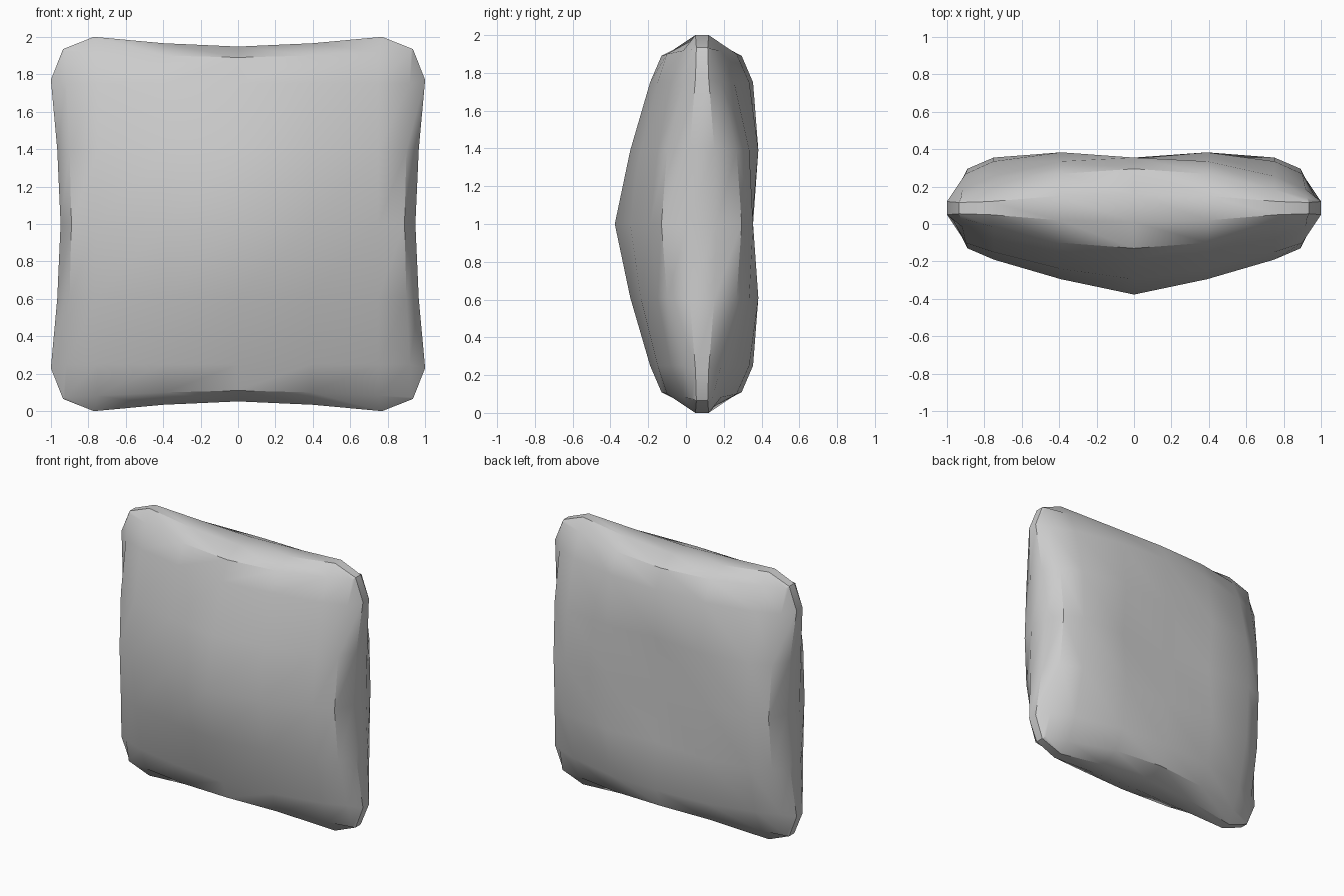
import bpy, bmesh, math

if "Cube" in bpy.data.objects:
    bpy.data.objects.remove(bpy.data.objects["Cube"])

N = 3                       # grid steps from the centre to an edge
MID_Y = 0.085               # plane of the rim
STEP = [0, 0.39, 0.75]      # inner grid spacing
EDGE = [0.89, 0.90, 0.918, 0.925]    # pinched sewn edge, middle to corner
# puffiness away from the rim plane, indexed [steps from centre][steps from centre]
FRONT = [[.462, .38, .275, .215], [.38, .325, .235, .185],
         [.275, .235, .165, .10], [.215, .185, .10, .055]]
BACK = [[.24, .265, .27, .21], [.265, .298, .25, .183],
        [.27, .25, .17, .10], [.21, .183, .10, .055]]
# border band: outward reach, position along the side, half width
RIM_OUT = [0.948, 0.966, 1.0, 0.935]
RIM_ALONG = [0, 0.40, 0.77, 0.935]
RIM_HALF = [0.075, 0.065, 0.035, 0.03]


def sgn(v, i):
    return math.copysign(v, i)


def panel_point(i, j, table, side):
    a, b = abs(i), abs(j)
    x = EDGE[b] if a == N else STEP[a]
    z = EDGE[a] if b == N else STEP[b]
    return sgn(x, i), MID_Y + side * table[a][b], 1 + sgn(z, j)


def rim_point(i, j, side):
    a, b = abs(i), abs(j)
    if a == N:
        x, z, h = RIM_OUT[b], RIM_ALONG[b], RIM_HALF[b]
    else:
        x, z, h = RIM_ALONG[a], RIM_OUT[a], RIM_HALF[a]
    return sgn(x, i), MID_Y + side * h, 1 + sgn(z, j)


bm = bmesh.new()
R = range(-N, N + 1)
loop = ([(i, -N) for i in range(-N, N)] + [(N, j) for j in range(-N, N)] +
        [(i, N) for i in range(N, -N, -1)] + [(-N, j) for j in range(N, -N, -1)])

# front and back panels
rings = []
for table, side in ((FRONT, -1), (BACK, 1)):
    g = {(i, j): bm.verts.new(panel_point(i, j, table, side)) for i in R for j in R}
    for i in range(-N, N):
        for j in range(-N, N):
            bm.faces.new((g[i, j], g[i + 1, j], g[i + 1, j + 1], g[i, j + 1]))
    rings.append([g[k] for k in loop])

# border band between the panels
rims = [[bm.verts.new(rim_point(i, j, s)) for i, j in loop] for s in (-1, 1)]
bands = [rings[0], rims[0], rims[1], rings[1]]
for p, q in zip(bands, bands[1:]):
    for k in range(len(loop)):
        n = (k + 1) % len(loop)
        bm.faces.new((p[k], p[n], q[n], q[k]))

bmesh.ops.recalc_face_normals(bm, faces=bm.faces)
mesh = bpy.data.meshes.new("cushion")
bm.to_mesh(mesh)
bm.free()
cushion = bpy.data.objects.new("cushion", mesh)
bpy.context.collection.objects.link(cushion)
bpy.context.view_layer.objects.active = cushion
cushion.select_set(True)
bpy.ops.object.shade_smooth_by_angle(angle=math.radians(35))
